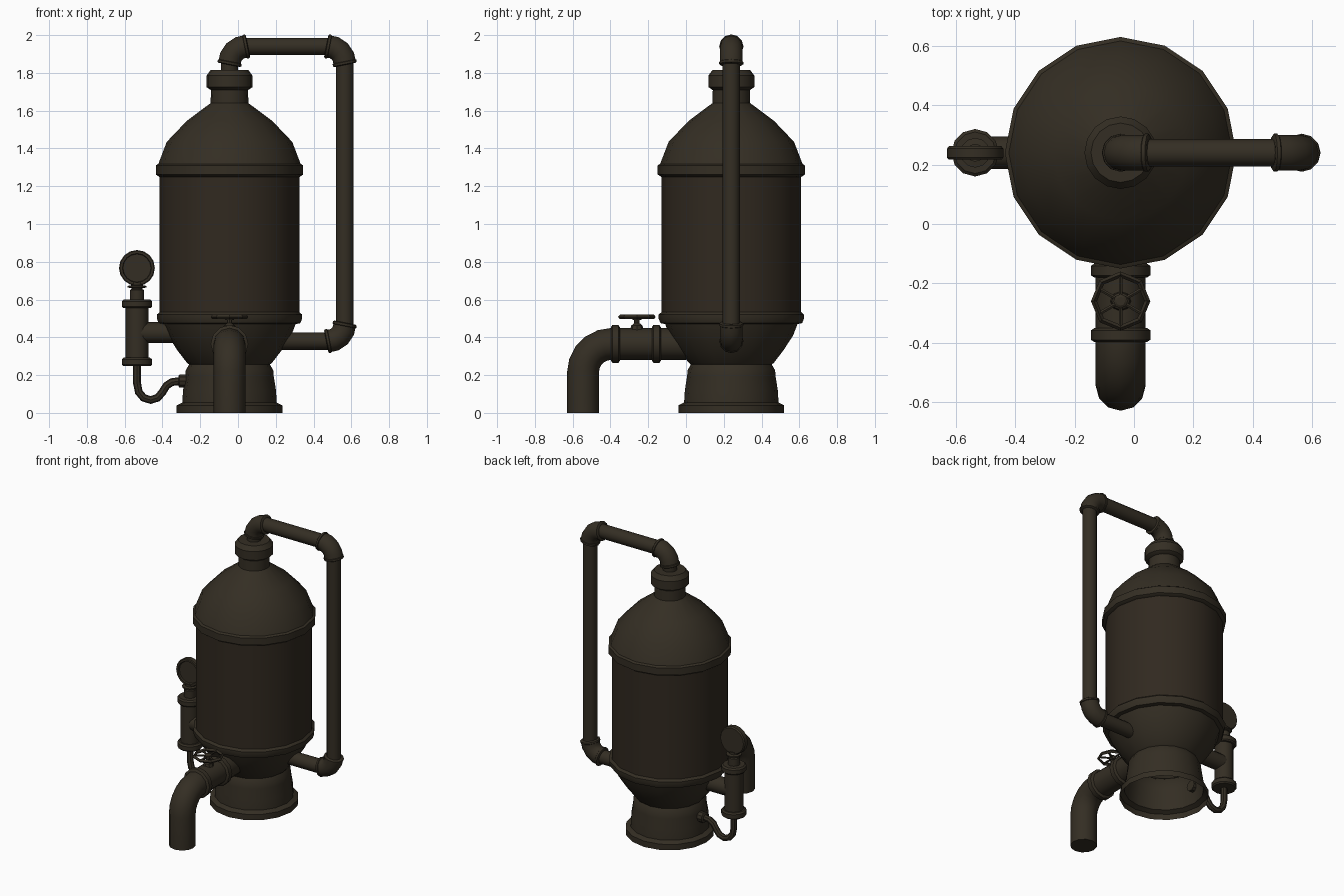
import bpy, bmesh, math
from mathutils import Vector

if "Cube" in bpy.data.objects:
    bpy.data.objects.remove(bpy.data.objects["Cube"])

CX, CY = -0.045, 0.24          # tank axis
GX = -0.535                    # gauge axis


def material(name, rgb):
    m = bpy.data.materials.new(name)
    m.diffuse_color = (*rgb, 1)
    m.use_nodes = True
    m.node_tree.nodes["Principled BSDF"].inputs["Base Color"].default_value = m.diffuse_color
    return m


BRONZE = material("dark_bronze", (0.034, 0.027, 0.017))
IRON = material("brown_iron", (0.030, 0.022, 0.014))


def finish(name, bm, mat, fix=True):
    if fix:
        bmesh.ops.recalc_face_normals(bm, faces=bm.faces)
    me = bpy.data.meshes.new(name)
    bm.to_mesh(me)
    bm.free()
    me.materials.append(mat)
    ob = bpy.data.objects.new(name, me)
    bpy.context.collection.objects.link(ob)
    bpy.ops.object.select_all(action='DESELECT')
    ob.select_set(True)
    bpy.context.view_layer.objects.active = ob
    bpy.ops.object.shade_smooth_by_angle(angle=math.radians(35))
    return ob


def skin(bm, rings, caps=(True, True), closed=False):
    n = len(rings[0])
    pairs = list(zip(rings, rings[1:])) + ([(rings[-1], rings[0])] if closed else [])
    for a, b in pairs:
        for i in range(n):
            j = (i + 1) % n
            bm.faces.new((a[i], a[j], b[j], b[i]))
    if not closed:
        if caps[0]:
            bm.faces.new(rings[0][::-1])
        if caps[1]:
            bm.faces.new(rings[-1])


def lathe(name, profile, origin, axis=(0, 0, 1), sides=16, mat=BRONZE,
          caps=(True, True), closed=False):
    """Revolve (radius, height) points around an axis."""
    q = Vector(axis).to_track_quat('Z', 'Y')
    bm = bmesh.new()
    rings = []
    for r, h in profile:
        rings.append([bm.verts.new(Vector(origin) + q @ Vector((
            r * math.cos(math.tau * i / sides), r * math.sin(math.tau * i / sides), h)))
            for i in range(sides)])
    skin(bm, rings, caps, closed)
    return finish(name, bm, mat)


def tube(name, pts, r, normal, sides=12, mat=BRONZE):
    """Sweep a circle along a planar path; normal is the plane's normal."""
    pts, n = [Vector(p) for p in pts], Vector(normal)
    bm = bmesh.new()
    rings = []
    for k, p in enumerate(pts):
        t = Vector()
        if k > 0:
            t += (p - pts[k - 1]).normalized()
        if k < len(pts) - 1:
            t += (pts[k + 1] - p).normalized()
        side = t.normalized().cross(n)
        rings.append([bm.verts.new(p + r * (math.cos(math.tau * i / sides) * n +
                                            math.sin(math.tau * i / sides) * side))
                      for i in range(sides)])
    skin(bm, rings)
    return finish(name, bm, mat)


def arc(c, r, a0, a1, steps):
    return [(c[0] + r * math.cos(math.radians(a0 + (a1 - a0) * i / steps)),
             c[1] + r * math.sin(math.radians(a0 + (a1 - a0) * i / steps)))
            for i in range(steps + 1)]


# Tank: open base, bowl, body, dome, neck
T = (CX, CY, 0)
lathe("base", [(0.28, 0), (0.28, 0.04), (0.25, 0.055), (0.246, 0.12), (0.234, 0.195),
               (0.232, 0.225), (0.212, 0.26)], T, caps=(False, False))
lathe("bowl", [(0.212, 0.255), (0.225, 0.265), (0.275, 0.33), (0.327, 0.41), (0.352, 0.475)], T,
      caps=(False, False))
lathe("body", [(0.37, 0.48), (0.37, 1.30)], T, mat=IRON)
lathe("dome", [(0.38, 1.31), (0.332, 1.435), (0.227, 1.545), (0.10, 1.64), (0.098, 1.72)], T)
lathe("lower_band", [(0.35, 0.47), (0.375, 0.475), (0.385, 0.50), (0.385, 0.52), (0.368, 0.535)], T)
lathe("upper_band", [(0.372, 1.25), (0.39, 1.262), (0.39, 1.31), (0.375, 1.32)], T)
lathe("neck_collar", [(0.10, 1.71), (0.122, 1.725), (0.122, 1.785), (0.10, 1.815)], T)

# Return pipe: straight runs with thicker elbows
PX, ZT, ZB, B = 0.565, 1.94, 0.38, 0.09
tube("pipe_riser", [(CX, CY, 1.80), (CX, CY, 1.86)], 0.046, (0, 1, 0))
tube("pipe_top", [(0.03, CY, ZT), (0.49, CY, ZT)], 0.046, (0, 1, 0))
tube("pipe_side", [(PX, CY, 1.87), (PX, CY, 0.45)], 0.046, (0, 1, 0))
tube("pipe_bottom", [(0.49, CY, ZB), (0.18, CY, ZB)], 0.046, (0, 1, 0))
for name, c, a0 in (("elbow_neck", (CX + B, ZT - B), 180), ("elbow_top", (PX - B, ZT - B), 90),
                    ("elbow_bottom", (PX - B, ZB + B), 0)):
    bend = [(x, CY, z) for x, z in arc(c, B, a0, a0 - 90, 4)]
    tube(name, bend, 0.06, (0, 1, 0))
    for a, b in ((bend[0], bend[1]), (bend[-1], bend[-2])):
        d = Vector(b) - Vector(a)
        lathe(name + "_lip", [(0.057, -0.008), (0.064, -0.004), (0.064, 0.008), (0.058, 0.012)],
              a, d, 12)

# Outlet pipe with valve
OZ = 0.365
tube("outlet_pipe", [(CX, 0.0, OZ), (CX, -0.36, OZ)] +
     [(CX, y, z) for y, z in arc((-0.395, OZ - 0.15), 0.15, 90, 180, 5)] +
     [(CX, -0.545, 0)], 0.084, (1, 0, 0))
for i, y in enumerate((-0.133, -0.35)):
    lathe(f"outlet_flange_{i + 1}", [(0.088, 0), (0.1, 0.008), (0.1, 0.04), (0.088, 0.048)],
          (CX, y, OZ), (0, -1, 0), 12)
V = (CX, -0.26, 0)
lathe("valve_stem", [(0.035, 0.44), (0.03, 0.462), (0.014, 0.475), (0.014, 0.50)], V, sides=8)
lathe("valve_hub", [(0.024, 0.492), (0.024, 0.516), (0.015, 0.522)], V, sides=8)
lathe("valve_wheel", [(0.1, 0.508), (0.09, 0.52), (0.08, 0.508), (0.09, 0.496)], V,
      sides=8, closed=True)
for i in range(6):
    a = math.radians(30 + 60 * i)
    d = Vector((math.cos(a), math.sin(a), 0))
    c = Vector((CX, -0.26, 0.507))
    tube(f"valve_spoke_{i + 1}", [c + d * 0.015, c + d * 0.086], 0.007, (0, 0, 1), 6)

# Gauge column on the left
G = (GX, CY, 0)
lathe("gauge_column", [(0.06, 0.26), (0.06, 0.58)], G, sides=12)
for name, z in (("column_flange_bottom", 0.247), ("column_flange_top", 0.555)):
    lathe(name, [(0.072, z), (0.08, z + 0.008), (0.08, z + 0.036), (0.07, z + 0.045)], G, sides=12)
lathe("gauge_neck", [(0.038, 0.595), (0.038, 0.65), (0.03, 0.655), (0.03, 0.66), (0.05, 0.664),
                     (0.05, 0.672), (0.03, 0.676), (0.03, 0.69)], G, sides=12)
lathe("gauge_dial", [(0.088, -0.022), (0.095, -0.014), (0.095, 0.016), (0.09, 0.022),
                     (0.077, 0.022), (0.074, 0.010)], (GX, CY, 0.767), (0, -1, 0), 16)
tube("gauge_pipe", [(GX, CY, 0.425), (-0.30, CY, 0.425)], 0.055, (0, 1, 0))

# Drain hose from the column to the base
hose = [(GX, 0.26), (GX, 0.16), (-0.525, 0.11), (-0.50, 0.08), (-0.462, 0.068), (-0.425, 0.08),
        (-0.40, 0.11), (-0.378, 0.145), (-0.35, 0.163), (-0.31, 0.168), (-0.26, 0.168)]
tube("drain_hose", [(x, CY, z) for x, z in hose], 0.021, (0, 1, 0), 8)
lathe("hose_collar", [(0.028, -0.005), (0.036, 0), (0.036, 0.05)], (-0.31, CY, 0.168), (1, 0, 0), 10)
